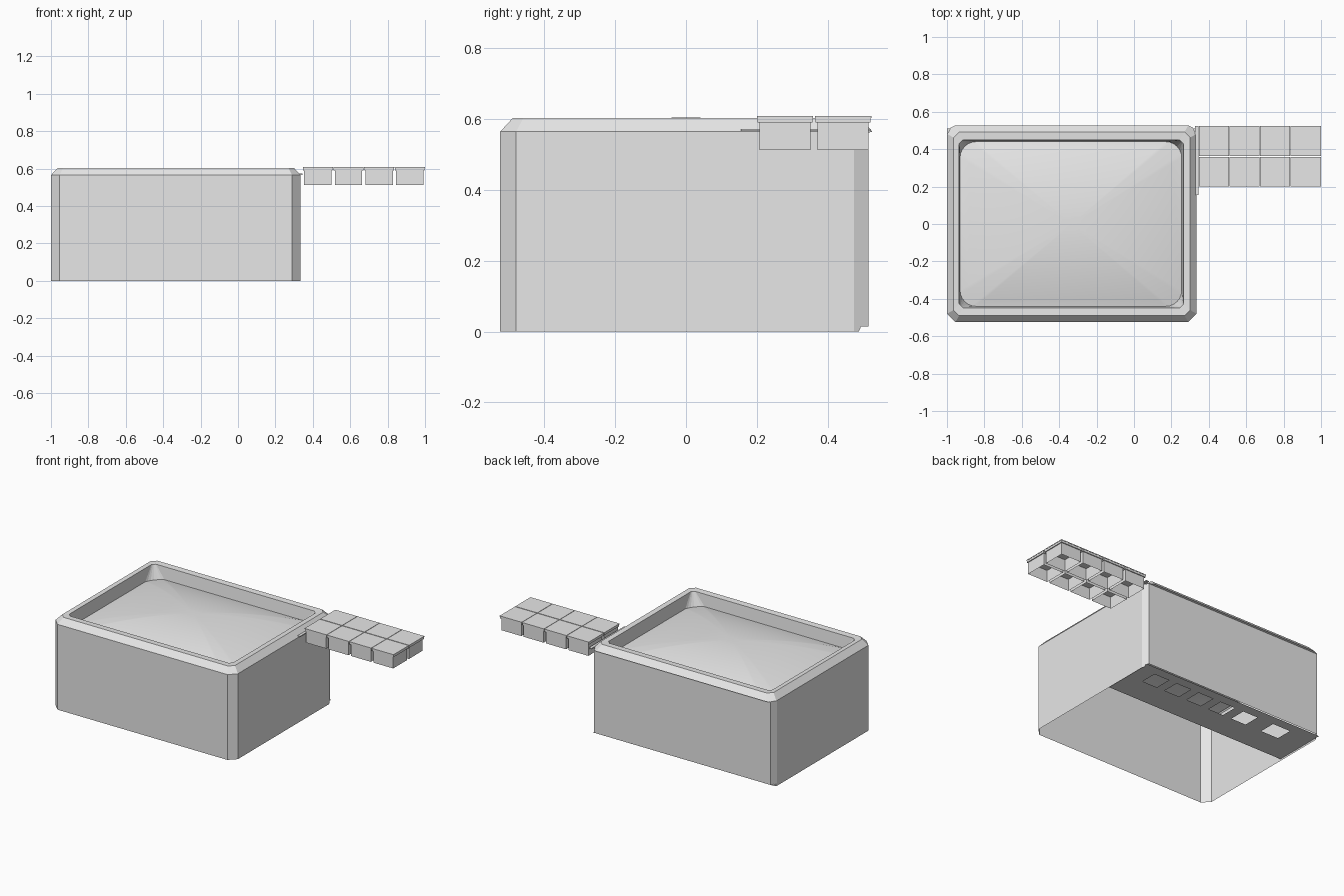
import bpy, bmesh, math

if "Cube" in bpy.data.objects:
    bpy.data.objects.remove(bpy.data.objects["Cube"])

grey = bpy.data.materials.new("light grey")
grey.diffuse_color = (0.8, 0.8, 0.8, 1)
grey.use_nodes = True
grey.node_tree.nodes["Principled BSDF"].inputs["Base Color"].default_value = grey.diffuse_color

SEG = 6                      # steps in each corner
CX = -0.333                  # centre of the cabinet
X0, X1 = -1.0, 0.335


def finish(name, bm, smooth=False):
    mesh = bpy.data.meshes.new(name)
    bm.to_mesh(mesh)
    bm.free()
    ob = bpy.data.objects.new(name, mesh)
    bpy.context.collection.objects.link(ob)
    mesh.materials.append(grey)
    for p in mesh.polygons:
        p.use_smooth = smooth
    return ob


def loop(x0, x1, y0, y1, front, back, rounded=False):
    """Counter-clockwise rectangle with cut or rounded corners."""
    pts = []
    corners = [(x0, y0, 1, 1, front), (x1, y0, -1, 1, front),
               (x1, y1, -1, -1, back), (x0, y1, 1, -1, back)]
    for k, (x, y, sx, sy, (cx, cy)) in enumerate(corners):
        for i in range(SEG + 1):
            t = i / SEG
            if k % 2:
                t = 1 - t
            # t = 0 lies on the side wall, t = 1 on the front or back wall
            if rounded:
                a = t * math.pi / 2
                u, v = 1 - math.cos(a), 1 - math.sin(a)
            else:
                u, v = t, 1 - t
            pts.append((x + sx * cx * u, y + sy * cy * v))
    return pts


def loft(bm, rings):
    vs = [[bm.verts.new(p) for p in r] for r in rings]
    n = len(vs[0])
    for a, b in zip(vs, vs[1:]):
        for i in range(n):
            j = (i + 1) % n
            bm.faces.new((a[i], a[j], b[j], b[i]))
    return vs


def box(bm, x0, x1, y0, y1, z0, z1, skip_bottom=False):
    r = [(x0, y0), (x1, y0), (x1, y1), (x0, y1)]
    v = loft(bm, [[(x, y, z) for x, y in r] for z in (z0, z1)])
    bm.faces.new(v[1])
    if not skip_bottom:
        bm.faces.new(v[0][::-1])


def dome(x, y):
    return 0.605 - ((x - CX) ** 2 + y ** 2) / 5.4


def at(pts, z):
    return [(x, y, z) for x, y in pts]


# cabinet walls, open underneath
wall = loop(X0, X1, -0.525, 0.515, (0.045, 0.045), (0.02, 0.04))
bm = bmesh.new()
loft(bm, [[(x, y, 0.015 if y > 0.49 else 0) for x, y in wall], at(wall, 0.565)])
finish("cabinet_walls", bm)

# bezel around the screen, with the well going down to the glass
edge = loop(-0.93, 0.255, -0.44, 0.44, (0.085, 0.085), (0.085, 0.085), True)
c4, c3, c2 = (0.045, 0.045), (0.03, 0.03), (0.02, 0.02)
bm = bmesh.new()
loft(bm, [at(wall, 0.562),
          at(loop(X0, X1, -0.525, 0.527, c4, c4), 0.565),
          at(loop(X0 + .035, X1 - .035, -0.49, 0.492, c3, c3), 0.603),
          at(loop(-0.935, 0.265, -0.448, 0.45, c2, c2), 0.601),
          [(x, y, dome(x, y) - 0.003) for x, y in edge]])
finish("screen_bezel", bm)

# domed screen glass
bm = bmesh.new()
rings = []
for k in range(12):
    s = 1 - k / 12
    pts = [(CX + (x - CX) * s, y * s) for x, y in edge]
    rings.append([(x, y, dome(x, y)) for x, y in pts])
bm.faces.new(loft(bm, rings)[-1])
finish("screen_glass", bm, True)

# bottom strip along the back, with six square openings
holes = [(0.16, .055), (-0.01, .055), (-0.18, .055), (-0.35, .055),
         (-0.525, .055), (-0.765, .065)]
xs = sorted([X0, X1 - 0.01] + [c + s * h for c, h in holes for s in (-1, 1)])
ys = [0.155, 0.335, 0.445, 0.51]
bm = bmesh.new()
grid = [[bm.verts.new((x, y, 0.012)) for y in ys] for x in xs]
for i in range(len(xs) - 1):
    for j in range(3):
        if i % 2 and j == 1:
            continue
        bm.faces.new((grid[i][j], grid[i][j + 1], grid[i + 1][j + 1], grid[i + 1][j]))
finish("bottom_strip", bm)

# thin ledge joining the keys to the cabinet
bm = bmesh.new()
box(bm, 0.325, 0.345, 0.155, 0.523, 0.567, 0.573)
finish("key_ledge", bm)

# eight keys: a hollow stem under a stepped cap
for row in range(2):
    for col in range(4):
        x, y = 0.427 + col * 0.1637, 0.28 + row * 0.164
        bm = bmesh.new()
        box(bm, x - .073, x + .073, y - .072, y + .072, 0.513, 0.591, True)
        finish("key_stem", bm)
        bm = bmesh.new()
        box(bm, x - .079, x + .079, y - .078, y + .078, 0.591, 0.604)
        box(bm, x - .0805, x + .0805, y - .0795, y + .0795, 0.604, 0.609)
        finish("key_cap", bm)
